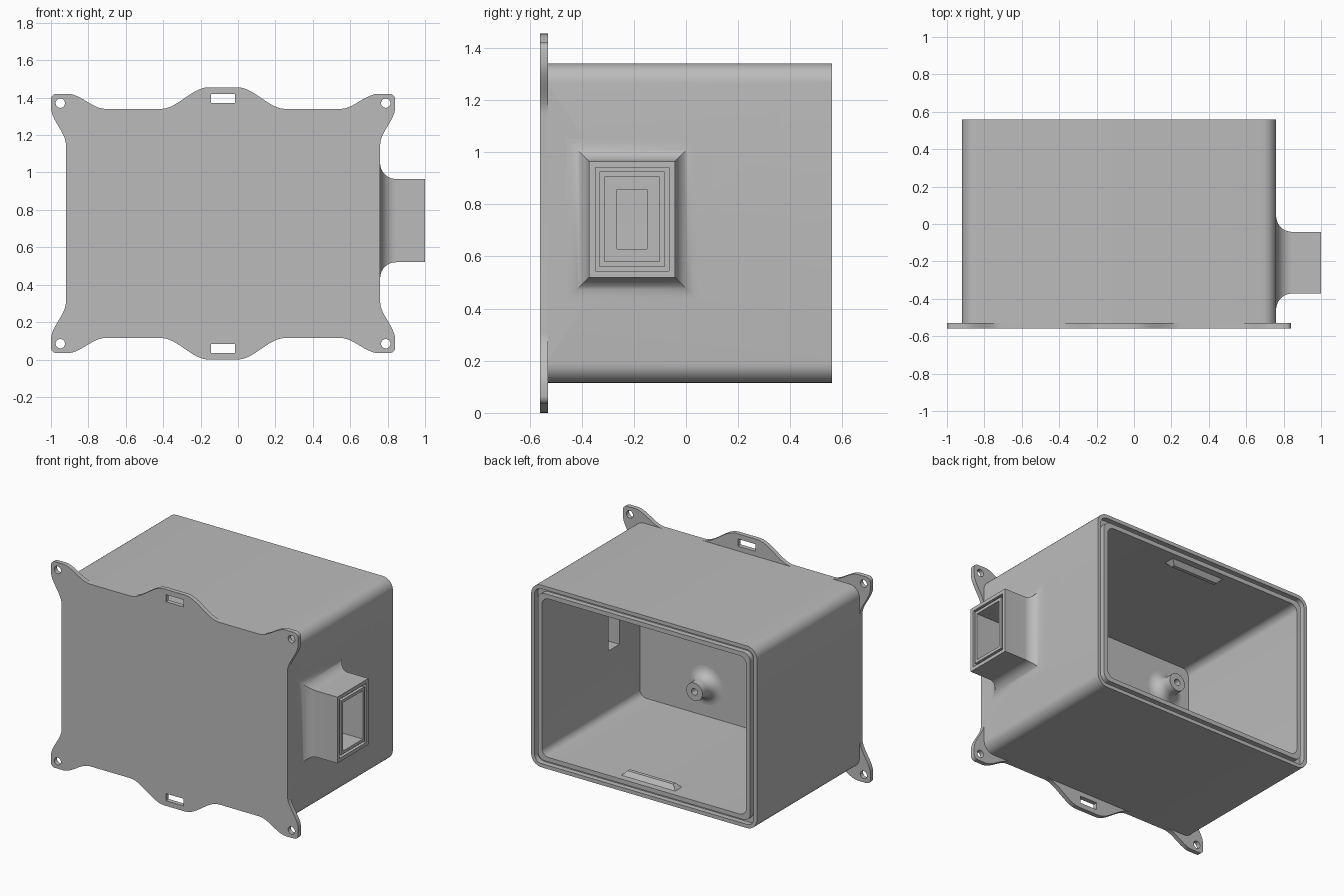
import bpy, bmesh, math
from mathutils import Vector

cube = bpy.data.objects.get("Cube")
if cube:
    bpy.data.objects.remove(cube, do_unlink=True)

CX, CZ = -0.08, 0.7275          # centre of the housing in x and z
HW, HH = 0.84, 0.6125           # half width and half height of the housing
FRONT, BACK, WALL = -0.56, 0.56, 0.08
INNER = FRONT + WALL            # inside of the front wall

grey = bpy.data.materials.new("light grey plastic")
grey.use_nodes = True
COLOUR = (0.5, 0.5, 0.5, 1)
grey.diffuse_color = COLOUR
grey.node_tree.nodes["Principled BSDF"].inputs["Base Color"].default_value = COLOUR


def finish(obj):
    obj.data.materials.clear()
    obj.data.materials.append(grey)
    bpy.ops.object.select_all(action='DESELECT')
    obj.select_set(True)
    bpy.context.view_layer.objects.active = obj
    bpy.ops.object.shade_smooth_by_angle(angle=math.radians(32))
    return obj


def loft(name, rings, cap_start=True, cap_end=True):
    """Skin a list of equal-length closed rings."""
    bm = bmesh.new()
    loops = [[bm.verts.new(p) for p in ring] for ring in rings]
    n = len(loops[0])
    for a, b in zip(loops, loops[1:]):
        for i in range(n):
            j = (i + 1) % n
            bm.faces.new((a[i], a[j], b[j], b[i]))
    if cap_start:
        bm.faces.new(loops[0][::-1])
    if cap_end:
        bm.faces.new(loops[-1])
    if cap_start and cap_end:
        bmesh.ops.recalc_face_normals(bm, faces=bm.faces)
    mesh = bpy.data.meshes.new(name)
    bm.to_mesh(mesh)
    bm.free()
    obj = bpy.data.objects.new(name, mesh)
    bpy.context.collection.objects.link(obj)
    return finish(obj)


def rounded_ring(inset, y, steps=8):
    r = max(0.075 - inset, 0.05)
    pts = []
    for q, (sx, sz) in enumerate([(1, 1), (-1, 1), (-1, -1), (1, -1)]):
        for k in range(steps + 1):
            a = (q + k / steps) * math.pi / 2
            pts.append(Vector((CX + sx * (HW - inset - r) + r * math.cos(a), y,
                               CZ + sz * (HH - inset - r) + r * math.sin(a))))
    return pts


def duct_ring(inset, x):
    y, z, hy, hz = -0.207, 0.7425, 0.165 - inset, 0.2225 - inset
    return [(x, y - hy, z - hz), (x, y + hy, z - hz), (x, y + hy, z + hz), (x, y - hy, z + hz)]


def circle_ring(x, z, r, y, n=32):
    return [(x + r * math.cos(math.tau * k / n), y, z - r * math.sin(math.tau * k / n))
            for k in range(n)]


# Housing: open at the back, with a seal groove in the rim
body = loft("housing", [rounded_ring(i, y) for i, y in [
    (0, FRONT + 0.025), (0, BACK), (0.025, BACK), (0.025, BACK - 0.035),
    (0.05, BACK - 0.035), (0.05, BACK), (WALL, BACK), (WALL, INNER)]])

# Cable window through the side wall
WINDOW = 0.108
cutter = loft("window_cutter", [duct_ring(WINDOW, 0.6), duct_ring(WINDOW, 0.9)])
cutter.hide_render = True
mod = body.modifiers.new("window", 'BOOLEAN')
mod.operation, mod.solver, mod.object = 'DIFFERENCE', 'EXACT', cutter
bpy.context.view_layer.objects.active = body
bpy.ops.object.modifier_apply(modifier=mod.name)
bpy.data.objects.remove(cutter, do_unlink=True)
finish(body)

# Cable duct: flared root, grooved mouth, pocket down to the window
FLARE, WALL_X, END = 0.085, CX + HW, 1.0
rings = []
for k in range(11):
    a = k / 10 * math.pi / 2
    rings.append(duct_ring(-FLARE * (1 - math.sin(a)), WALL_X + FLARE * (1 - math.cos(a))))
rings += [duct_ring(i, x) for i, x in [
    (0, END), (0.024, END), (0.024, END - 0.035), (0.04, END - 0.035),
    (0.04, END), (0.06, END), (0.06, WALL_X + 0.003), (WINDOW, WALL_X + 0.003)]]
loft("cable_duct", rings, False, False)


# Mounting plate: corner ears and centre tabs, mirrored from one quarter
def s_curve(p, q, along, steps=12):
    """Ease from p to q, tangent to the given axis at both ends."""
    pts = []
    for k in range(steps + 1):
        t = k / steps
        s = t * t * (3 - 2 * t)
        u, v = (t, s) if along == 'x' else (s, t)
        pts.append((p[0] + (q[0] - p[0]) * u, p[1] + (q[1] - p[1]) * v))
    return pts


EAR_X, EAR_Z, EAR_R = 0.92, 0.693, 0.03
quarter = s_curve((0.08, CZ), (0.33, HH), 'x') + s_curve((0.63, HH), (0.83, EAR_Z), 'x')
for k in range(7):
    a = math.pi / 2 * (1 - k / 6)
    quarter.append((EAR_X - EAR_R + EAR_R * math.cos(a), EAR_Z - EAR_R + EAR_R * math.sin(a)))
quarter += s_curve((EAR_X, 0.62), (HW, 0.42), 'z')

half = quarter + [(x, -z) for x, z in reversed(quarter)]
outlines = [half + [(-x, z) for x, z in reversed(half)]]
for sz in (1, -1):
    outlines.append([(-0.065, sz * 0.645), (0.065, sz * 0.645),
                     (0.065, sz * 0.693), (-0.065, sz * 0.693)])
    for sx in (1, -1):
        outlines.append([(x, z) for x, y, z in circle_ring(sx * 0.87, sz * 0.643, 0.025, 0)])

curve = bpy.data.curves.new("mounting_plate", 'CURVE')
curve.dimensions, curve.fill_mode, curve.extrude = '2D', 'BOTH', 0.015
for pts in outlines:
    spline = curve.splines.new('POLY')
    spline.points.add(len(pts) - 1)
    for point, (x, z) in zip(spline.points, pts):
        point.co = (x, z, 0, 1)
    spline.use_cyclic_u = True
plate = bpy.data.objects.new("mounting_plate", curve)
bpy.context.collection.objects.link(plate)
plate.location = (CX, FRONT + 0.015, CZ)
plate.rotation_euler = (math.pi / 2, 0, 0)
bpy.ops.object.select_all(action='DESELECT')
plate.select_set(True)
bpy.context.view_layer.objects.active = plate
bpy.ops.object.convert(target='MESH')
finish(bpy.context.view_layer.objects.active)

# Screw bosses on the inside of the front wall
for side, x in (("left", 0.19), ("right", -0.65)):
    for level, z in (("upper", CZ + 0.325), ("lower", CZ - 0.325)):
        profile = []
        for k in range(9):
            a = k / 8 * math.pi / 2
            profile.append((0.06 + 0.07 * (1 - math.sin(a)), INNER + 0.07 * (1 - math.cos(a))))
        profile += [(0.06, INNER + 0.12), (0.022, INNER + 0.12), (0.022, INNER + 0.03)]
        profile.insert(0, (0.13, INNER - 0.01))
        loft(f"{level}_{side}_boss", [circle_ring(x, z, r, y) for r, y in profile])

# Snap ridges just inside the rim, top and bottom
for name, s in (("upper_snap_ridge", 1), ("lower_snap_ridge", -1)):
    rings = []
    for hx, hy, height in ((0.2, 0.035, -0.01), (0.2, 0.035, 0), (0.17, 0.012, 0.03)):
        z = CZ + s * (HH - WALL - height)
        rings.append([(CX + a * hx, 0.48 + b * hy, z)
                      for a, b in ((-1, -1), (1, -1), (1, 1), (-1, 1))])
    loft(name, rings)
